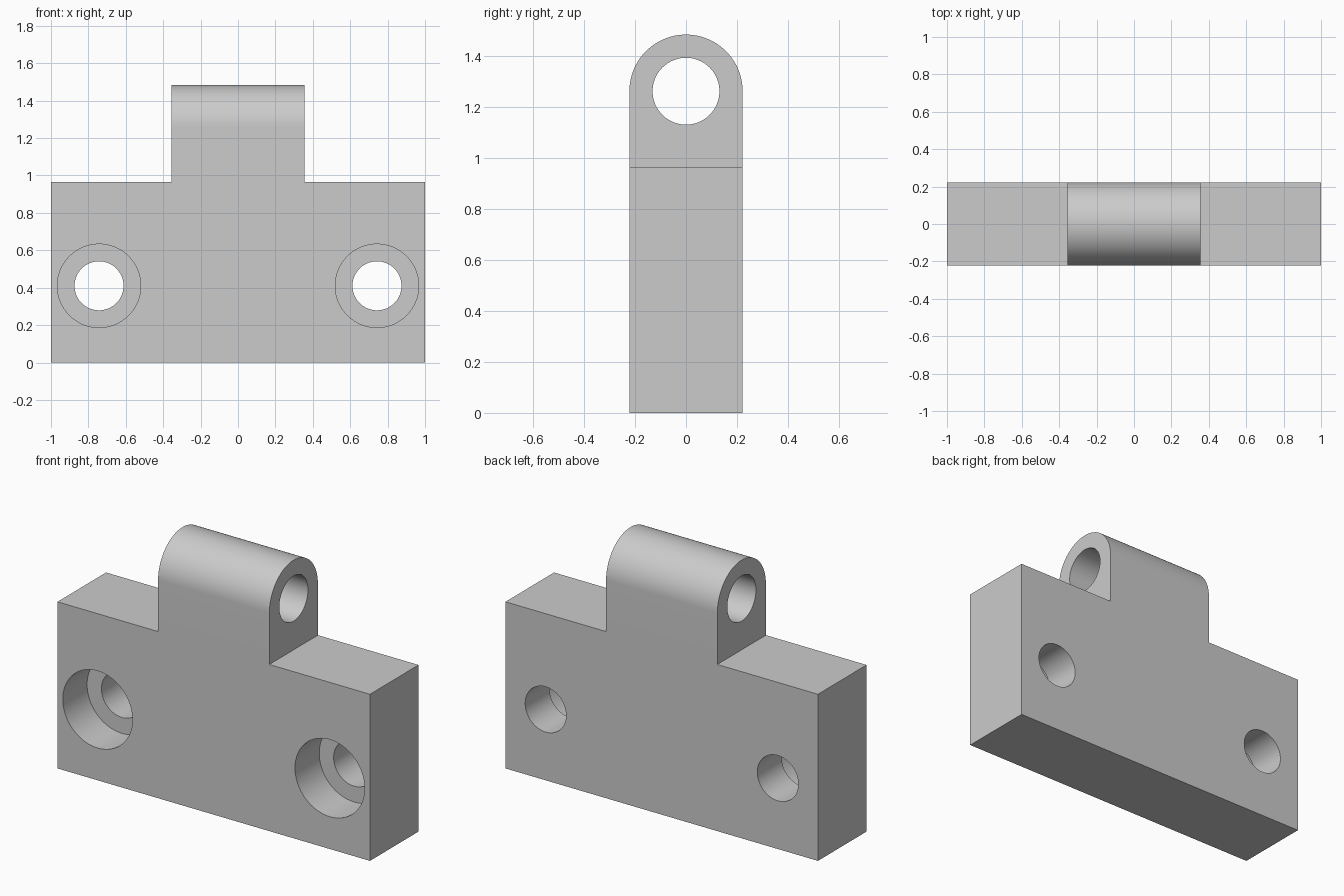
import bpy
import bmesh
from math import pi, cos, sin

if "Cube" in bpy.data.objects:
    bpy.data.objects.remove(bpy.data.objects["Cube"])

HALF_DEPTH = 0.222
SHOULDER_Z = 0.964
PIN_Z = 1.261
LUG_HALF = 0.356
HOLE_R = 0.131
SEGMENTS = 96

# One plain grey finish
grey = bpy.data.materials.new("plain_grey")
grey.use_nodes = True
grey.diffuse_color = (0.6, 0.6, 0.6, 1)
grey.node_tree.nodes["Principled BSDF"].inputs["Base Color"].default_value = (0.6, 0.6, 0.6, 1)


def bracket_blank():
    """Round-topped side profile extruded along the full width."""
    arc = [(HALF_DEPTH * cos(pi * i / 48), PIN_Z + HALF_DEPTH * sin(pi * i / 48)) for i in range(49)]
    profile = [(-HALF_DEPTH, 0), (HALF_DEPTH, 0)] + arc
    bm = bmesh.new()
    face = bm.faces.new([bm.verts.new((-1, y, z)) for y, z in profile])
    extruded = bmesh.ops.extrude_face_region(bm, geom=[face])["geom"]
    moved = [v for v in extruded if isinstance(v, bmesh.types.BMVert)]
    bmesh.ops.translate(bm, verts=moved, vec=(2, 0, 0))
    bmesh.ops.recalc_face_normals(bm, faces=bm.faces)
    mesh = bpy.data.meshes.new("hinge_bracket")
    bm.to_mesh(mesh)
    bm.free()
    obj = bpy.data.objects.new("hinge_bracket", mesh)
    bpy.context.collection.objects.link(obj)
    mesh.materials.append(grey)
    return obj


def cylinder(radius, length, location, rotation):
    bpy.ops.mesh.primitive_cylinder_add(vertices=SEGMENTS, radius=radius, depth=length,
                                        location=location, rotation=rotation)
    return bpy.context.object


def cut(target, cutter):
    """Subtract the cutter, then discard it."""
    cutter.hide_render = True
    mod = target.modifiers.new("cut", "BOOLEAN")
    mod.operation = "DIFFERENCE"
    mod.solver = "EXACT"
    mod.object = cutter
    bpy.context.view_layer.objects.active = target
    bpy.ops.object.modifier_apply(modifier=mod.name)
    bpy.data.objects.remove(cutter)


bracket = bracket_blank()

for side in (-1, 1):
    # Shoulder beside the lug
    bpy.ops.mesh.primitive_cube_add(size=1, location=(side * (LUG_HALF + 0.5), 0, SHOULDER_Z + 0.5))
    bpy.context.object.scale = (1, 1, 1)
    cut(bracket, bpy.context.object)
    # Bolt hole, with a counterbore sunk half way in from the front
    cut(bracket, cylinder(HOLE_R, 1, (side * 0.743, 0, 0.41), (pi / 2, 0, 0)))
    cut(bracket, cylinder(0.223, 0.5, (side * 0.743, -0.25, 0.41), (pi / 2, 0, 0)))

# Pin hole through the lug
cut(bracket, cylinder(HOLE_R, 1, (0, 0, PIN_Z), (0, pi / 2, 0)))

# Smooth rounds, crisp edges
bpy.ops.object.select_all(action="DESELECT")
bracket.select_set(True)
bpy.context.view_layer.objects.active = bracket
bpy.ops.object.shade_smooth_by_angle(angle=pi / 6)
